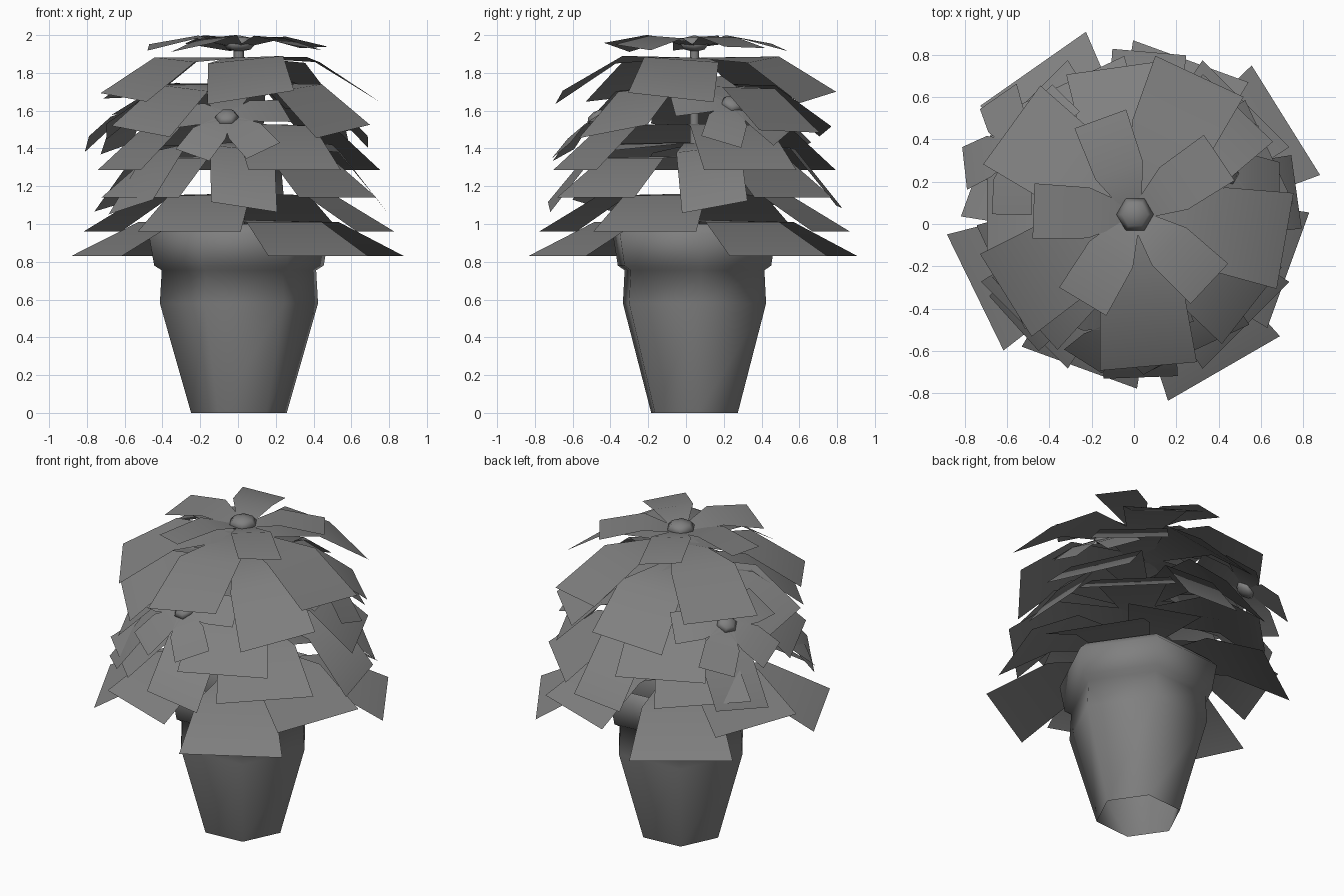
import bpy, bmesh, math
from mathutils import Vector, Matrix

cube = bpy.data.objects.get("Cube")
if cube:
    bpy.data.objects.remove(cube)

GREY = (0.216, 0.216, 0.216, 1)
mat = bpy.data.materials.new("plain grey")
mat.use_nodes = True
mat.diffuse_color = GREY
mat.node_tree.nodes["Principled BSDF"].inputs["Base Color"].default_value = GREY

AXIS = Vector((0.005, 0.045, 0))


def finish(name, bm, place):
    """Turn a bmesh into a smooth shaded object with the shared material."""
    mesh = bpy.data.meshes.new(name)
    bm.to_mesh(mesh)
    bm.free()
    mesh.transform(place)
    obj = bpy.data.objects.new(name, mesh)
    bpy.context.collection.objects.link(obj)
    mesh.materials.append(mat)
    bpy.ops.object.select_all(action="DESELECT")
    obj.select_set(True)
    bpy.context.view_layer.objects.active = obj
    bpy.ops.object.shade_smooth_by_angle(angle=math.radians(80))
    return obj


def lathe(name, profile, place, sides=6):
    """Spin a (radius, height) profile around z, open below and capped above."""
    bm = bmesh.new()
    rings = []
    for r, z in profile:
        rings.append([bm.verts.new((r * math.cos(math.tau * i / sides),
                                    r * math.sin(math.tau * i / sides), z))
                      for i in range(sides)])
    for low, high in zip(rings, rings[1:]):
        for i in range(sides):
            j = (i + 1) % sides
            bm.faces.new((low[i], low[j], high[j], high[i]))
    bm.faces.new(rings[-1])
    return finish(name, bm, place)


def leaf(name, sections, angle, place, roll=0):
    """Folded strip leaf; sections are (reach, height, width)."""
    bm = bmesh.new()
    rows = []
    for r, z, w in sections:
        rows.append([bm.verts.new((r, side * w / 2, z + side * roll * r))
                     for side in (-1, 1)])
    for a, b in zip(rows, rows[1:]):
        bm.faces.new((a[0], b[0], b[1], a[1]))
    return finish(name, bm, place @ Matrix.Rotation(math.radians(angle), 4, "Z"))


def berry(name, radius, place):
    bm = bmesh.new()
    bmesh.ops.create_uvsphere(bm, u_segments=6, v_segments=4, radius=radius)
    return finish(name, bm, place @ Matrix.Diagonal((1, 1, 0.5, 1)))


centre = Matrix.Translation(AXIS)
turned = centre @ Matrix.Rotation(math.radians(4.5), 4, "Z")

# Pot with a stepped rim and sunken soil, and the stem
lathe("pot", [(0.254, 0), (0.42, 0.58), (0.41, 0.755), (0.45, 0.78),
              (0.48, 0.95), (0.43, 1.0), (0.4, 0.94)], turned)
lathe("stem", [(0.03, 0.9), (0.028, 1.93)], centre)

# Leaf tiers: inner height, fold (reach, height), tip (reach, height),
# fold and tip widths, roll, angles
TIERS = {
    "crown": (1.94, 0.22, 1.99, 0.48, 1.935, 0.24, 0.26, 0.05, (110, 34, -43, -121, 178)),
    "upper": (1.88, 0.40, 1.87, 0.72, 1.67, 0.40, 0.46, 0.05, (65, 144, 212, -85, -10)),
    "shoulder": (1.74, 0.40, 1.72, 0.70, 1.49, 0.40, 0.46, 0.06, (-38, 46, 98, 180, -138)),
    "middle": (1.53, 0.44, 1.52, 0.70, 1.285, 0.46, 0.54, 0, (-65, 25, 115, 205)),
    "hip": (1.36, 0.46, 1.35, 0.74, 1.14, 0.46, 0.58, 0, (-45, 45, 135, 225)),
    "waist": (1.43, 0.52, 1.40, 0.77, 1.09, 0.34, 0.35, 0.05, (8, 85, 153, 222, -88)),
    "lower": (1.16, 0.46, 1.15, 0.77, 0.96, 0.46, 0.58, 0, (70, 160, -110, -20)),
    "skirt": (1.02, 0.48, 1.01, 0.84, 0.83, 0.46, 0.61, 0, (32, 125, 206, -60)),
}
for tier, (z0, r1, z1, r2, z2, w1, w2, roll, angles) in TIERS.items():
    for n, angle in enumerate(angles):
        leaf(f"{tier}_leaf_{n + 1}",
             [(0.03, z0, w1 * 0.35), (r1, z1, w1), (r2, z2, w2)],
             angle, centre, roll * math.sin(2.3 * n + 1))

# Berry on the crown
berry("crown_berry", 0.088, centre @ Matrix.Translation((0, 0, 1.955))
      @ Matrix.Rotation(math.radians(30), 4, "Z"))

# Small side blossoms: compass angle, reach, height
for n, (angle, reach, height) in enumerate(((-97, 0.52, 1.565), (25, 0.48, 1.635),
                                            (150, 0.64, 1.6))):
    place = (centre @ Matrix.Rotation(math.radians(angle), 4, "Z")
             @ Matrix.Translation((reach, 0, height))
             @ Matrix.Rotation(math.radians(35), 4, "Y"))
    berry(f"blossom_berry_{n + 1}", 0.065, place)
    for k in range(5):
        leaf(f"blossom_{n + 1}_petal_{k + 1}",
             [(0.02, 0.0, 0.08), (0.16, -0.005, 0.21), (0.32, -0.05, 0.22)],
             -30 + 72 * k, place)
